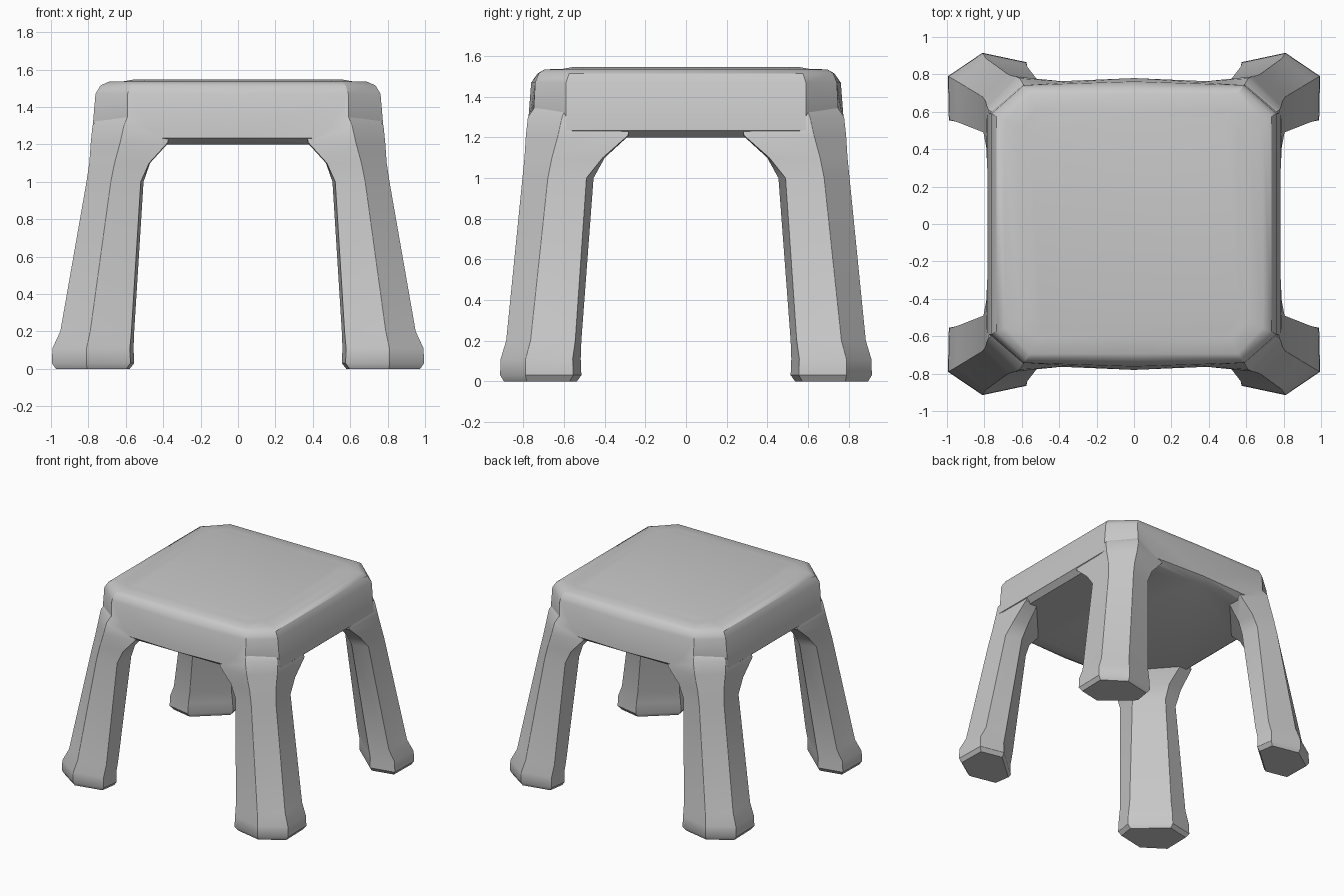
import bpy
import bmesh

if "Cube" in bpy.data.objects:
    bpy.data.objects.remove(bpy.data.objects["Cube"])

grey = bpy.data.materials.new("warm_grey_plastic")
grey.diffuse_color = (0.58, 0.58, 0.58, 1)
grey.use_nodes = True
grey.node_tree.nodes["Principled BSDF"].inputs["Base Color"].default_value = grey.diffuse_color


def loft(name, rings):
    """Skin a closed solid through rings of equal length."""
    bm = bmesh.new()
    loops = [[bm.verts.new(p) for p in ring] for ring in rings]
    n = len(loops[0])
    for a, b in zip(loops, loops[1:]):
        for i in range(n):
            j = (i + 1) % n
            bm.faces.new((a[i], a[j], b[j], b[i]))
    bm.faces.new(loops[0])
    bm.faces.new(loops[-1])
    bmesh.ops.recalc_face_normals(bm, faces=bm.faces[:])
    mesh = bpy.data.meshes.new(name)
    bm.to_mesh(mesh)
    bm.free()
    mesh.materials.append(grey)
    obj = bpy.data.objects.new(name, mesh)
    bpy.context.collection.objects.link(obj)
    return obj


def seat_ring(z, hx, hy, c, bulge):
    """Square with cut corners, bowed slightly outwards at front and back."""
    return [(x, y, z) for x, y in (
        (hx, -c), (hx, c), (c, hy), (0, hy + bulge),
        (-c, hy), (-hx, c), (-hx, -c), (-c, -hy), (0, -hy - bulge), (c, -hy))]


# Seat slab with rounded rim and faintly raised panel
stool = loft("stool", [
    seat_ring(1.200, 0.74, 0.72, 0.55, 0.00),
    seat_ring(1.235, 0.782, 0.755, 0.59, 0.025),
    seat_ring(1.470, 0.762, 0.742, 0.59, 0.02),
    seat_ring(1.515, 0.735, 0.725, 0.575, 0.005),
    seat_ring(1.535, 0.690, 0.695, 0.555, 0.00),
    seat_ring(1.537, 0.610, 0.610, 0.52, 0.00),
    seat_ring(1.546, 0.560, 0.560, 0.49, 0.00)])

# Leg section: six corners from the side of the leg round the outer edge
foot = [(0.575, 0.865), (0.81, 0.915), (0.995, 0.79),
        (0.99, 0.555), (0.80, 0.515), (0.555, 0.73)]
ankle = [(0.57, 0.84), (0.79, 0.885), (0.95, 0.765),
         (0.945, 0.545), (0.785, 0.515), (0.555, 0.71)]
knee = [(0.52, 0.775), (0.68, 0.805), (0.81, 0.68),
        (0.805, 0.49), (0.68, 0.455), (0.505, 0.62)]
bend = [(0.475, 0.768), (0.66, 0.795), (0.795, 0.66),
        (0.79, 0.41), (0.67, 0.40), (0.47, 0.62)]
flare = [(0.375, 0.762), (0.63, 0.788), (0.787, 0.63),
         (0.784, 0.285), (0.68, 0.28), (0.37, 0.63)]
root = [(0.36, 0.73), (0.61, 0.778), (0.778, 0.61),
        (0.75, 0.27), (0.67, 0.27), (0.36, 0.63)]
tip = [(0.40, 0.69), (0.57, 0.71), (0.71, 0.57),
       (0.70, 0.35), (0.64, 0.35), (0.40, 0.61)]


def inset(section, f):
    cx = sum(p[0] for p in section) / len(section)
    cy = sum(p[1] for p in section) / len(section)
    return [(cx + (x - cx) * f, cy + (y - cy) * f) for x, y in section]


stations = [(0.0, inset(foot, 0.9)), (0.03, foot), (0.11, inset(foot, 0.985)),
            (0.20, ankle), (1.0, knee), (1.10, bend), (1.21, flare),
            (1.30, root), (1.40, tip)]

# Four splayed legs, mirrored and fused into the seat
for sx in (1, -1):
    for sy in (1, -1):
        leg = loft("leg", [[(sx * x, sy * y, z) for x, y in sec]
                           for z, sec in stations])
        bpy.context.view_layer.objects.active = stool
        mod = stool.modifiers.new("fuse_leg", 'BOOLEAN')
        mod.operation = 'UNION'
        mod.solver = 'EXACT'
        mod.object = leg
        bpy.ops.object.modifier_apply(modifier=mod.name)
        bpy.data.objects.remove(leg)

# Soft moulded edges
bpy.ops.object.select_all(action='DESELECT')
stool.select_set(True)
bpy.context.view_layer.objects.active = stool
bev = stool.modifiers.new("soft_edges", 'BEVEL')
bev.width = 0.012
bev.segments = 2
bev.limit_method = 'ANGLE'
bev.angle_limit = 0.6
bpy.ops.object.shade_smooth_by_angle(angle=0.6)
